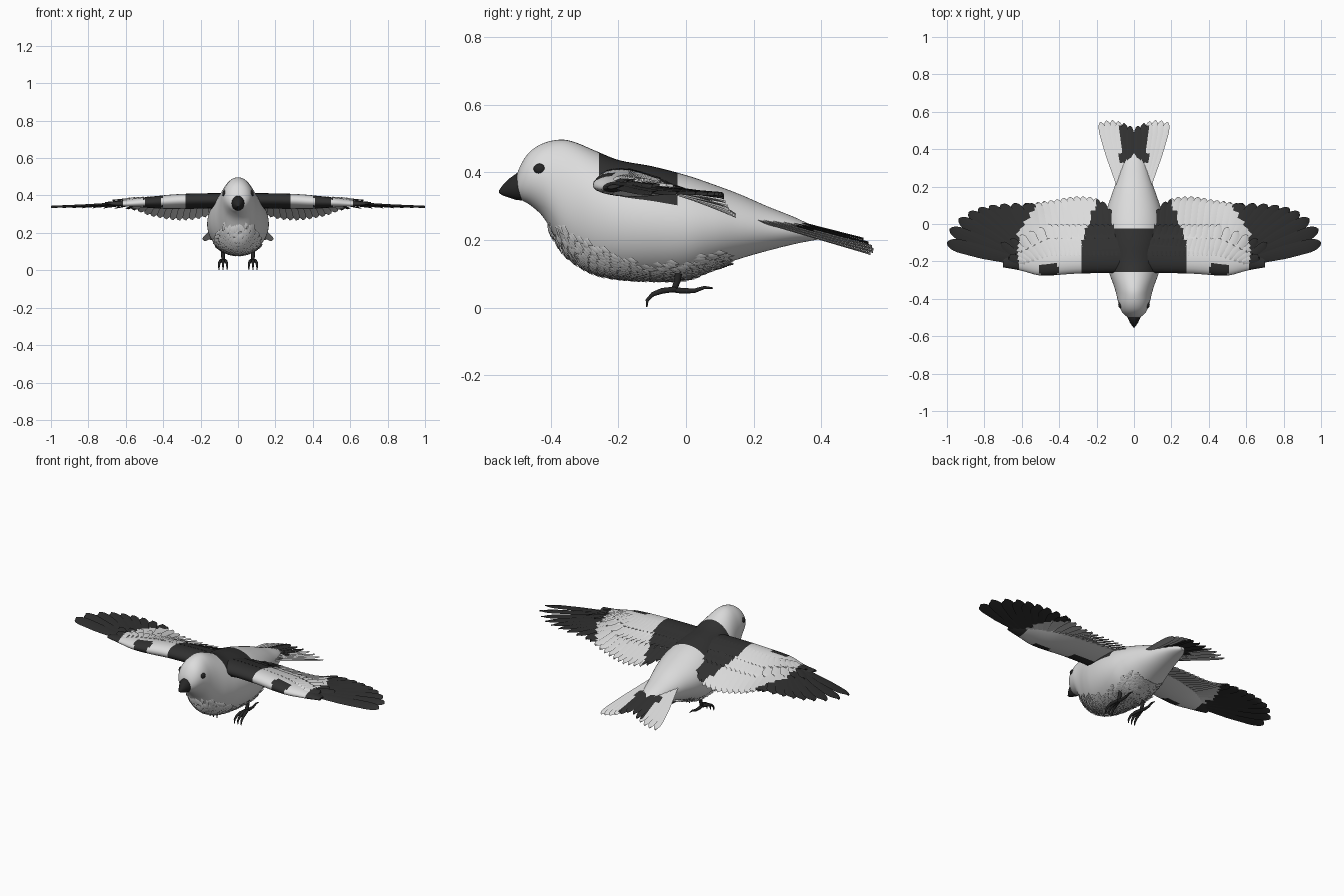
import bpy, bmesh, math, random
from mathutils import Vector, Matrix

random.seed(4)
cube = bpy.data.objects.get("Cube")
if cube:
    bpy.data.objects.remove(cube)


def material(name, value):
    m = bpy.data.materials.new(name)
    m.use_nodes = True
    m.diffuse_color = (value, value, value, 1)
    bsdf = m.node_tree.nodes["Principled BSDF"]
    bsdf.inputs["Base Color"].default_value = (value, value, value, 1)
    bsdf.inputs["Roughness"].default_value = 0.8
    return m


WHITE = material("white_plumage", 0.72)
DARK = material("black_plumage", 0.03)
HORN = material("dark_horn", 0.02)


def curve(keys, t):
    """Smooth interpolation of rows (t, value, ...)."""
    t = min(max(t, keys[0][0]), keys[-1][0])
    i = max(k for k in range(len(keys) - 1) if keys[k][0] <= t)
    a, b = keys[i], keys[i + 1]
    p, n = keys[max(i - 1, 0)], keys[min(i + 2, len(keys) - 1)]
    h = b[0] - a[0]
    u = (t - a[0]) / h
    out = []
    for c in range(1, len(a)):
        ma = (b[c] - p[c]) / (b[0] - p[0]) * h
        mb = (n[c] - a[c]) / (n[0] - a[0]) * h
        d = b[c] - a[c]
        out.append(a[c] + u * ma + u * u * (3 * d - 2 * ma - mb) + u ** 3 * (ma + mb - 2 * d))
    return out if len(out) > 1 else out[0]


def loft(bm, rings):
    """Skin a closed tube through rings of points."""
    rows = [[bm.verts.new(p) for p in r] for r in rings]
    n = len(rows[0])
    for a, b in zip(rows, rows[1:]):
        for i in range(n):
            bm.faces.new((a[i], a[(i + 1) % n], b[(i + 1) % n], b[i]))
    bm.faces.new(rows[0])
    bm.faces.new(rows[-1][::-1])


def finish(name, bm, mats, rule=None, mirror=False, angle=50, recalc=True):
    if recalc:
        bmesh.ops.recalc_face_normals(bm, faces=bm.faces)
    bm.normal_update()
    if rule:
        for f in bm.faces:
            f.material_index = int(rule(f.calc_center_median(), f.normal))
    me = bpy.data.meshes.new(name)
    bm.to_mesh(me)
    bm.free()
    ob = bpy.data.objects.new(name, me)
    bpy.context.collection.objects.link(ob)
    for m in mats:
        me.materials.append(m)
    bpy.ops.object.select_all(action='DESELECT')
    ob.select_set(True)
    bpy.context.view_layer.objects.active = ob
    bpy.ops.object.shade_smooth_by_angle(angle=math.radians(angle))
    if mirror:
        ob.modifiers.new("mirror", 'MIRROR').use_mirror_merge = False
    return ob


# Body and head: rows of y, bottom, top, half width
BODY = [(-.5, .335, .395, .03), (-.485, .318, .43, .052), (-.46, .303, .463, .07),
        (-.42, .265, .487, .084), (-.37, .18, .497, .096), (-.33, .14, .49, .108),
        (-.27, .107, .465, .13), (-.2, .092, .437, .15), (-.1, .086, .418, .164),
        (0, .09, .392, .162), (.08, .118, .365, .145), (.16, .145, .335, .118),
        (.24, .168, .3, .09), (.32, .188, .268, .064), (.37, .198, .244, .042),
        (.41, .205, .222, .012)]


def body_point(y, a):
    low, top, w = curve(BODY, y)
    return Vector((w * math.cos(a), y, (low + top) / 2 + (top - low) / 2 * math.sin(a)))


bm = bmesh.new()
loft(bm, [[body_point(-.5 + .91 * i / 90, math.tau * k / 48) for k in range(48)] for i in range(91)])
finish("body", bm, [WHITE, DARK], lambda c, n: -.255 < c.y < -.02 and n.z > .35)

# Ruffled belly feathers
LIMIT = [(-.4, .25), (-.3, .2), (-.2, .16), (-.1, .125), (.12, .155)]
bm = bmesh.new()
for row in range(27):
    for k in range(46):
        y = -.4 + row * .0195 + random.uniform(-.006, .006)
        a = math.pi + math.pi * (k + row % 2 / 2) / 46
        p = body_point(y, a)
        if p.z > curve(LIMIT, y) + random.uniform(-.02, .015):
            continue
        back = (body_point(y + .01, a) - p).normalized()
        side = (body_point(y, a + .05) - p).normalized()
        up = side.cross(back)
        if up.dot(p - Vector((0, y, .26))) < 0:
            up = -up
        points = (p - back * .008, p + back * .01 + side * .012 + up * .004,
                  p + back * .032 + up * .011, p + back * .01 - side * .012 + up * .004)
        v = [bm.verts.new(q) for q in points]
        mid = bm.verts.new(p + back * .01 + up * .009)
        for i in range(4):
            f = bm.faces.new((v[i], v[(i + 1) % 4], mid))
            f.normal_update()
            if f.normal.dot(up) < 0:
                f.normal_flip()
finish("belly_feathers", bm, [WHITE], recalc=False)

# Beak
bm = bmesh.new()
BEAK = [(-.47, .359, .036, .042), (-.5, .358, .034, .04), (-.525, .353, .023, .027),
        (-.542, .347, .012, .015), (-.553, .343, .004, .004)]
loft(bm, [[(w * math.cos(math.tau * k / 16), y, z + h * math.sin(math.tau * k / 16))
           for k in range(16)] for y, z, w, h in BEAK])
finish("beak", bm, [HORN])

# Eyes
bm = bmesh.new()
bmesh.ops.create_uvsphere(bm, u_segments=16, v_segments=10, radius=.019,
                          matrix=Matrix.Translation((.07, -.432, .41)) @ Matrix.Diagonal((.75, 1, .85, 1)))
finish("eyes", bm, [HORN], mirror=True)

# Wing surface: leading edge, height and backward droop along the span
LEAD = [(0, -.26), (.3, -.265), (.5, -.275), (.6, -.25), (.83, -.2), (1, -.1)]
HEIGHT = [(0, .42), (.3, .415), (.5, .393), (.64, .371), (1, .347)]
DROOP = [(0, .12), (.3, .13), (.45, .1), (.6, .04), (1, .01)]
ARM = [(0, .26, .08), (.35, .24, .075), (.5, .2, .055), (.6, .12, .035), (.7, .04, .012)]


def wing_z(x, y):
    s = max(0, (y - curve(LEAD, x)) / .4)
    return curve(HEIGHT, x) - curve(DROOP, x) * s ** 1.3


def wing_dark(c, n):
    x, y = abs(c.x), c.y
    tip = x > .62 - .6 * max(0, y + .05)
    spot = math.hypot((x - .455) / .055, (y + .245) / .038) < 1
    shoulder = x < .28 - .35 * max(0, y + .1) and (n.z > 0 or y < -.17)
    return tip or spot or shoulder


def wing_ring(x):
    chord, thick = curve(ARM, x)
    ring = []
    for k in range(28):
        a = math.tau * k / 28
        u = (1 - math.cos(a)) / 2
        y = curve(LEAD, x) + chord * u
        bulge = 2.6 * math.sqrt(u) * (1 - u) * (1 if a < math.pi else -1)
        ring.append((x, y, wing_z(x, y) + thick / 2 * (bulge - 1 + u) - .004))
    return ring


bm = bmesh.new()
loft(bm, [wing_ring(.04 + .66 * i / 55) for i in range(56)])
finish("wing_arms", bm, [WHITE, DARK], wing_dark, mirror=True)


def feather(bm, height, base, tip, width, lift, tilt=.006, steps=16):
    """Thin ridged blade with a rounded tip, laid on a height function."""
    base, tip = Vector(base), Vector(tip)
    d = (tip - base).normalized()
    side = Vector((d.y, -d.x))
    rings = []
    for i in range(steps + 1):
        t = 1 - (1 - i / steps) ** 1.3
        w = width * (.55 + .45 * min(1, 2 * t))
        w *= math.sqrt(max(.01, 1 - max(0, (t - .8) / .2) ** 2))
        c = base.lerp(tip, t)
        ring = []
        for across, up in ((-1, tilt), (0, .004), (1, -tilt), (0, -.003)):
            p = c + side * w * across
            ring.append((p.x, p.y, height(abs(p.x), p.y) + lift + up))
        rings.append(ring)
    loft(bm, rings)


# Long outer flight feathers
TIPS = [(0, .58, .112), (.25, .71, .105), (.5, .83, .085), (.7, .915, .045), (.87, .985, -.025), (1, 1, -.1)]
bm = bmesh.new()
for i in range(9):
    t = i / 8
    feather(bm, wing_z, (.5 + .12 * t, -.12 - .08 * t), curve(TIPS, t), .036, -.008)
finish("primary_feathers", bm, [WHITE, DARK], wing_dark, mirror=True, angle=30)

# Inner flight feathers
bm = bmesh.new()
REAR = [(0, .08), (.12, .13), (.4, .148), (.7, .13), (1, .112)]
for i in range(13):
    t = i / 12
    feather(bm, wing_z, (.12 + .39 * t, -.12), (.135 + .415 * t, curve(REAR, t)), .027, -.008)
finish("secondary_feathers", bm, [WHITE, DARK], wing_dark, mirror=True, angle=30)

# Covert rows overlapping the flight feathers
bm = bmesh.new()
for rear, reach, lift, count in ((.0, .1, .002, 17), (-.075, .06, .008, 21)):
    for i in range(count):
        t = i / (count - 1)
        fan = max(0, t - .7) / .3
        feather(bm, wing_z, (.1 + .48 * t, -.17 - .035 * fan),
                (.11 + .5 * t + reach * fan, rear - .1 * fan), .021, lift, .004, 10)
finish("wing_coverts", bm, [WHITE, DARK], wing_dark, mirror=True, angle=30)

# Forked tail fan
bm = bmesh.new()
for i in range(6):
    t = i / 5
    feather(bm, lambda x, y: .25 - .25 * (y - .35) - .15 * x, (.01 + .065 * t, .19),
            (.022 + .158 * t, .525 + .03 * math.sin(2.4 * t)), .023, -.003 * i, -.004)
finish("tail_feathers", bm, [WHITE, DARK],
       lambda c, n: c.x < .072 and c.y > .33, mirror=True, angle=30)


# Legs and toes
def tube(bm, points, radii):
    rings = []
    for i, p in enumerate(points):
        d = Vector(points[min(i + 1, len(points) - 1)]) - Vector(points[max(i - 1, 0)])
        across = Vector((1, 0, 0))
        up = d.cross(across).normalized()
        rings.append([Vector(p) + radii[i] * (across * math.cos(math.tau * k / 10) + up * math.sin(math.tau * k / 10))
                      for k in range(10)])
    loft(bm, rings)


TAPER = (.008, .009, .007, .005, .002)
bm = bmesh.new()
tube(bm, [(.08, -.02, .12), (.08, -.025, .08), (.08, -.035, .055)], (.012, .01, .009))
for spread in (-.02, 0, .02):
    tube(bm, [(.08 + spread * s, y, z) for s, y, z in
              ((.2, -.03, .055), (.7, -.07, .05), (1, -.098, .04), (1.1, -.115, .022), (1.1, -.116, .002))], TAPER)
tube(bm, [(.08, y, z) for y, z in
          ((-.04, .053), (-.01, .05), (.025, .05), (.055, .06), (.08, .058))], TAPER)
finish("feet", bm, [HORN], mirror=True)
